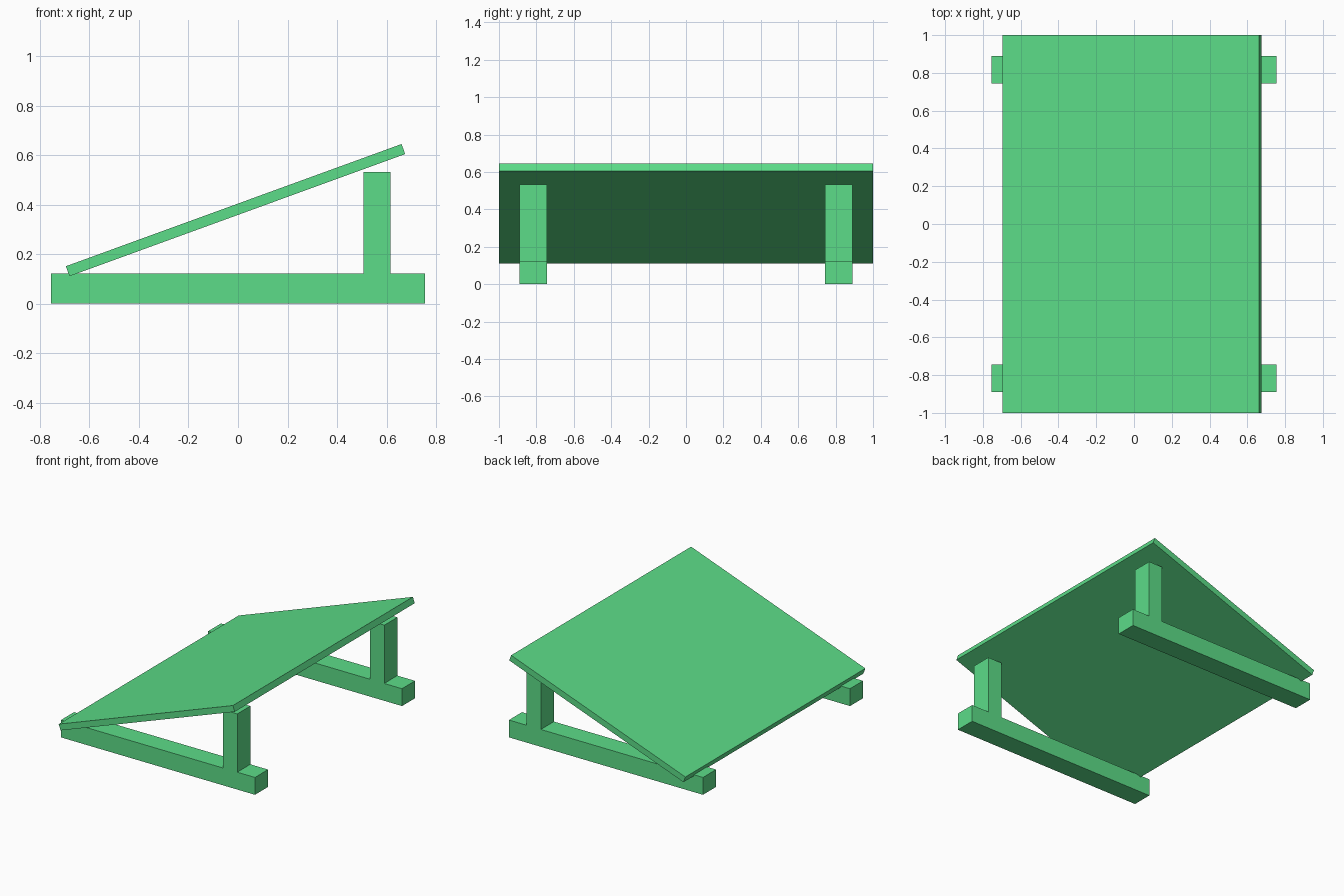
import bpy
import math

if "Cube" in bpy.data.objects:
    bpy.data.objects.remove(bpy.data.objects["Cube"], do_unlink=True)

# Single flat green
green = bpy.data.materials.new("green")
green.use_nodes = True
colour = (0.107, 0.716, 0.246, 1)
green.diffuse_color = colour
green.node_tree.nodes["Principled BSDF"].inputs["Base Color"].default_value = colour


def box(name, centre, size, tilt=0):
    bpy.ops.mesh.primitive_cube_add(size=1, location=centre, rotation=(0, tilt, 0))
    obj = bpy.context.object
    obj.name = name
    obj.scale = size
    obj.data.materials.append(green)
    return obj


# Sloping panel, low on the right (-x) side
box("panel", (-0.01, 0, 0.378), (1.443, 2, 0.043), -math.radians(20))

# Two supports, each a ground rail with an upright post
RAIL_TOP, POST_TOP = 0.122, 0.532
for side, y in (("front", -0.817), ("back", 0.817)):
    box(side + "_rail", (0, y, RAIL_TOP / 2), (1.51, 0.145, RAIL_TOP))
    box(side + "_post", (0.562, y, (RAIL_TOP + POST_TOP) / 2),
        (0.11, 0.145, POST_TOP - RAIL_TOP))
